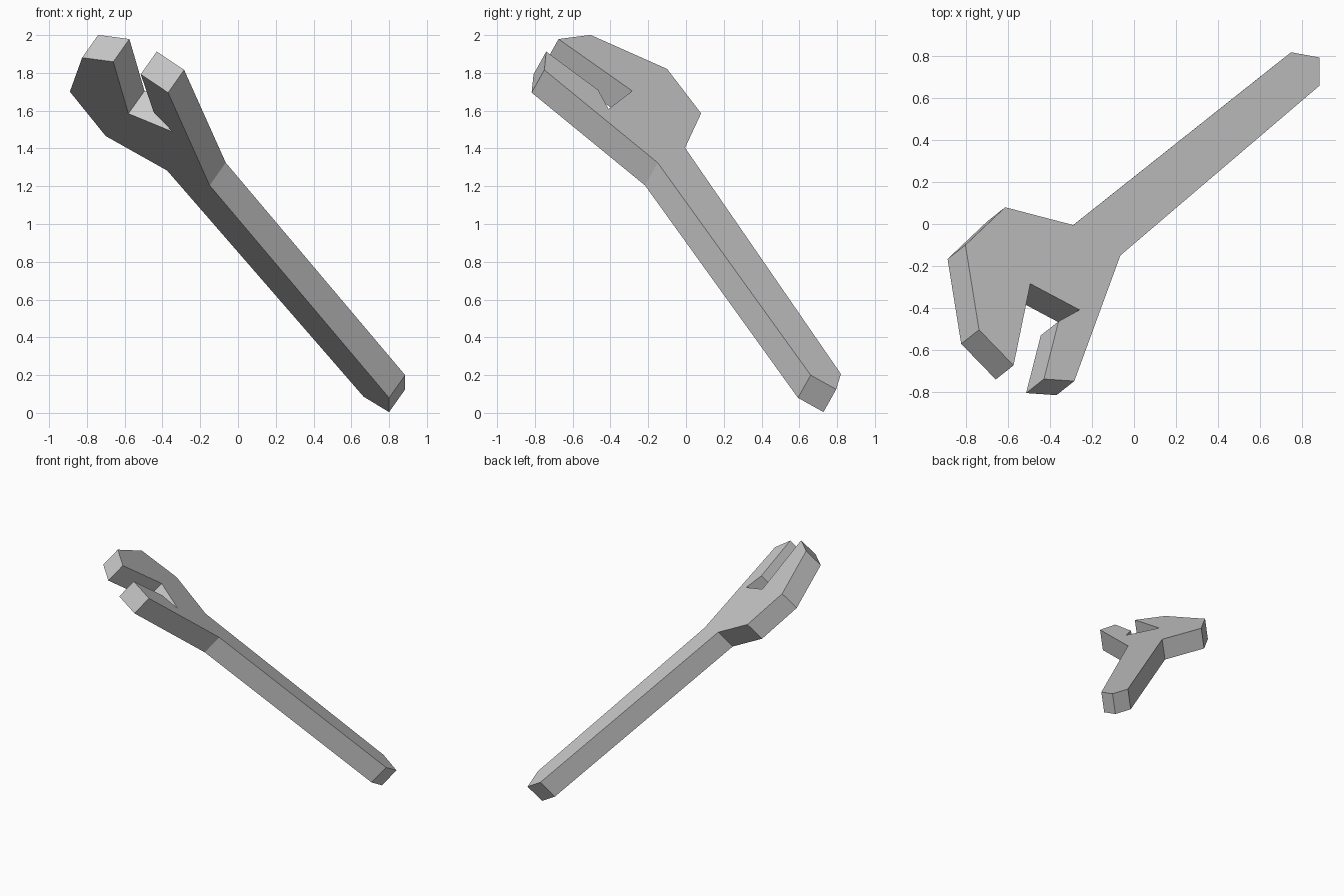
import bpy, bmesh
from mathutils import Vector

cube = bpy.data.objects.get("Cube")
if cube:
    bpy.data.objects.remove(cube, do_unlink=True)

# Plain steel colour
steel = bpy.data.materials.new("grey_steel")
steel.use_nodes = True
colour = (0.6, 0.6, 0.6, 1.0)
steel.diffuse_color = colour
steel.node_tree.nodes["Principled BSDF"].inputs["Base Color"].default_value = colour

# The tool is a flat slab lying in a tilted plane
normal = Vector((0.526, 0.415, 0.743)).normalized()
plane_offset = 0.8875
thickness = 0.162

# Plan outlines of the three regions, in order around the slab
back_of_head = [(-0.74, -0.505), (-0.805, -0.10), (-0.615, 0.08)]
handle = [(-0.29, -0.005), (0.75, 0.82), (0.885, 0.795), (0.885, 0.66), (-0.065, -0.15)]
short_jaw = [(-0.285, -0.75), (-0.43, -0.74)]
jaw_notch = [(-0.36, -0.465), (-0.26, -0.41), (-0.495, -0.285)]
long_jaw = [(-0.575, -0.675)]
outline = back_of_head + handle + short_jaw + jaw_notch + long_jaw


def on_plane(x, y):
    z = (plane_offset - normal.x * x - normal.y * y) / normal.z
    return Vector((x, y, z))


# Upper face, extruded straight through the thickness
bm = bmesh.new()
face = bm.faces.new([bm.verts.new(on_plane(x, y)) for x, y in outline])
result = bmesh.ops.extrude_face_region(bm, geom=[face], use_keep_orig=True)
moved = [v for v in result["geom"] if isinstance(v, bmesh.types.BMVert)]
bmesh.ops.translate(bm, verts=moved, vec=-normal * thickness)
bmesh.ops.recalc_face_normals(bm, faces=bm.faces)

mesh = bpy.data.meshes.new("open_end_wrench")
bm.to_mesh(mesh)
bm.free()
mesh.materials.append(steel)
wrench = bpy.data.objects.new("open_end_wrench", mesh)
bpy.context.collection.objects.link(wrench)
